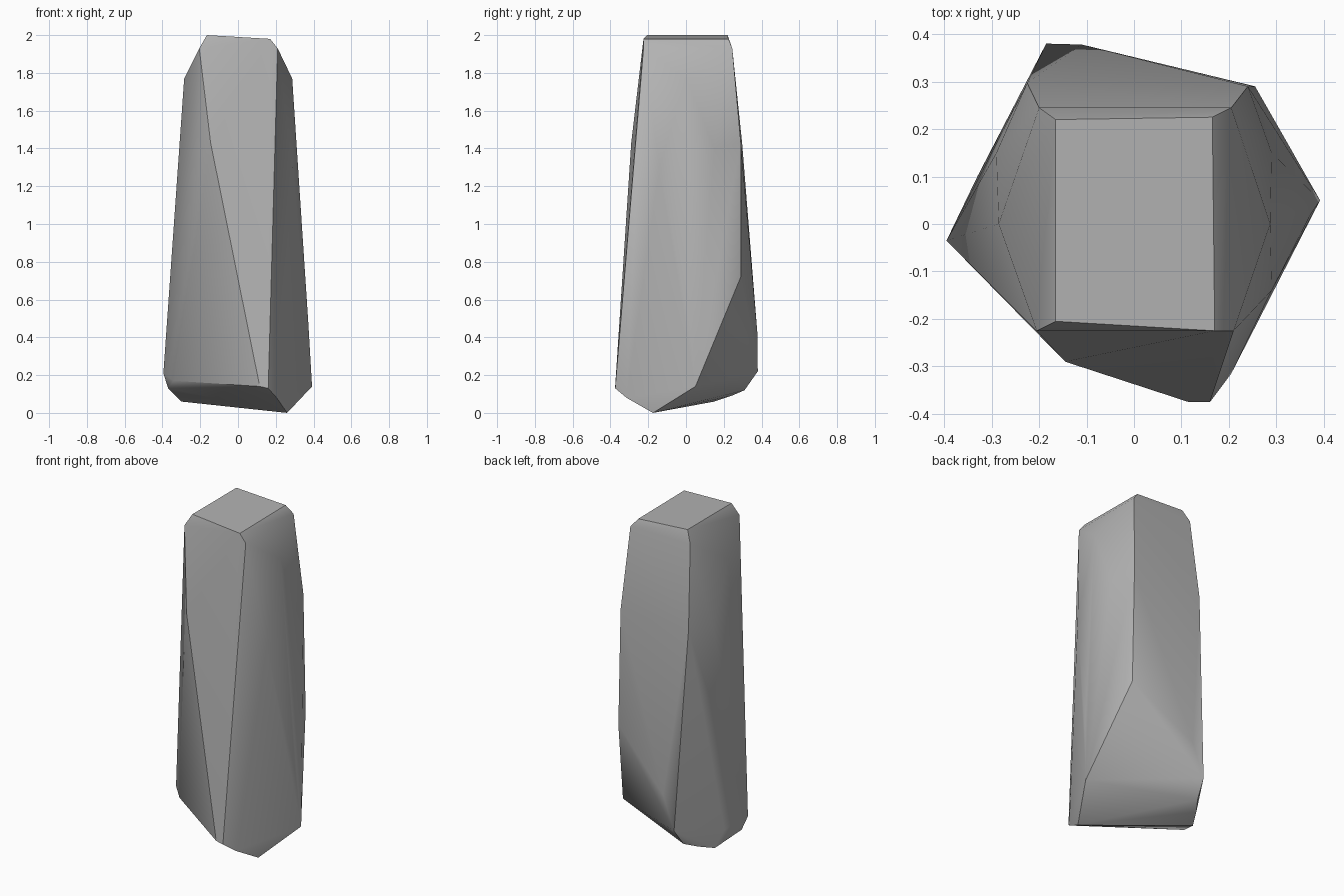
import bpy
import bmesh
import math
from mathutils import Vector

default_cube = bpy.data.objects.get("Cube")
if default_cube:
    bpy.data.objects.remove(default_cube, do_unlink=True)


def flat_material(name, grey):
    """One plain colour for viewport and render."""
    material = bpy.data.materials.new(name)
    material.use_nodes = True
    colour = (grey, grey, grey, 1)
    material.diffuse_color = colour
    shader = material.node_tree.nodes["Principled BSDF"]
    shader.inputs["Base Color"].default_value = colour
    return material


def faceted_rock(name, corner_groups, material):
    """Wrap a chipped rock skin around corner points given in hundredths."""
    bm = bmesh.new()
    for group in corner_groups:
        for corner in group:
            bm.verts.new(Vector(corner) / 100)
    hull = bmesh.ops.convex_hull(bm, input=bm.verts[:])
    unused = set(hull["geom_interior"]) | set(hull["geom_unused"])
    loose = [v for v in unused if isinstance(v, bmesh.types.BMVert)]
    bmesh.ops.delete(bm, geom=loose, context="VERTS")
    bmesh.ops.recalc_face_normals(bm, faces=bm.faces[:])
    mesh = bpy.data.meshes.new(name)
    bm.to_mesh(mesh)
    bm.free()
    mesh.materials.append(material)
    rock = bpy.data.objects.new(name, mesh)
    bpy.context.collection.objects.link(rock)
    return rock


# Flat cap, slightly tilted
cap = [(-16.5, 22, 200), (16.5, 22.5, 198), (17, -22.5, 198), (-16.5, -20.5, 200)]

# Chamfer under the cap
shoulder = [(-20, 24.5, 193), (20.5, 24.5, 193), (21, -22.5, 193), (-20.5, -22.5, 193),
            (-28.5, 0, 177), (28.7, 0, 177)]

# Corners of the tapering shaft
shaft = [(-14.5, -29, 143), (-22.5, 29.7, 143), (24, 29, 143), (25.5, 29, 72),
         (29, 15, 140), (29, -14, 130), (-29, 15, 140), (37.2, 2, 48), (-11, 37.8, 42)]

# Widest ring above the broken foot
skirt = [(39.2, 5, 14), (16, -37.5, 13), (11.5, -37.5, 14), (-34, -8, 17),
         (-39.5, -3.5, 21), (-33, 10, 16), (-18.5, 38, 22)]

# Sloping underside
foot = [(26, -17.5, 0), (20.5, -31.5, 8), (-30, 15, 6), (-37, -1, 13), (-20, 31, 12), (-25, 24, 9)]

stone = flat_material("stone_grey", 0.45)
pillar = faceted_rock("stone_pillar", [cap, shoulder, shaft, skirt, foot], stone)

# Soft shading over shallow facets, crisp edges elsewhere
bpy.ops.object.select_all(action="DESELECT")
pillar.select_set(True)
bpy.context.view_layer.objects.active = pillar
bpy.ops.object.shade_smooth_by_angle(angle=math.radians(30))
